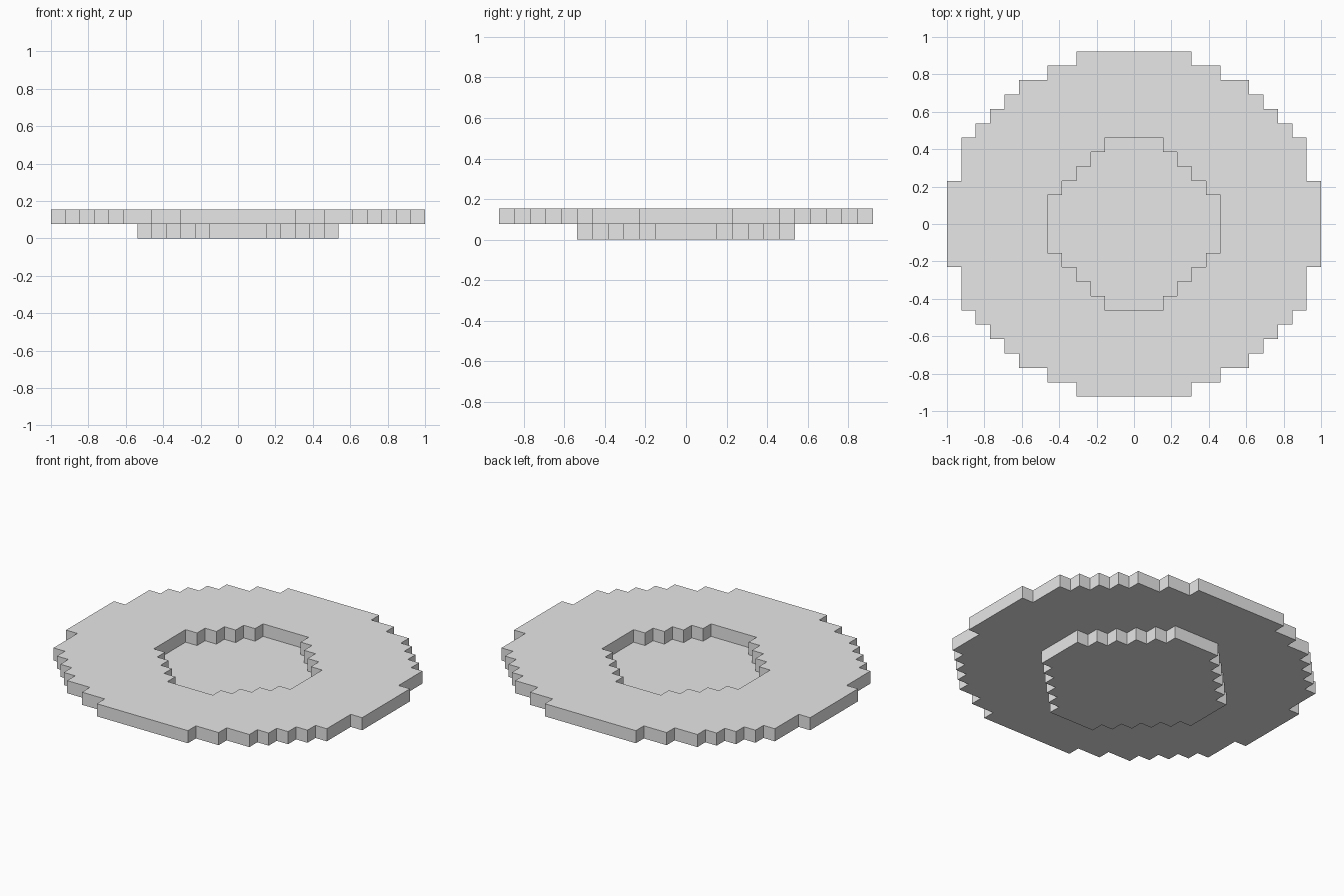
import bpy
import bmesh

cube = bpy.data.objects.get("Cube")
if cube:
    bpy.data.objects.remove(cube)

U = 2 / 26  # size of one block

# Stepped outlines: corner points of one quarter, in blocks, from +x round to +y
RIM = [(13, 3), (12, 6), (11, 7), (10, 8), (9, 9), (8, 10), (6, 11), (4, 12)]
HOLE = [(6, 2), (5, 3), (4, 4), (3, 5), (2, 6)]
BASE = [(7, 2), (6, 3), (5, 4), (4, 5), (3, 6), (2, 7)]

grey = bpy.data.materials.new("light_grey")
grey.use_nodes = True
grey.diffuse_color = (0.8, 0.8, 0.8, 1)
grey.node_tree.nodes["Principled BSDF"].inputs["Base Color"].default_value = (0.8, 0.8, 0.8, 1)


def outline(steps):
    """Full counter-clockwise stepped outline mirrored from one quarter."""
    quarter = []
    for i, (x, y) in enumerate(steps):
        quarter.append((x, y))
        if i + 1 < len(steps):
            quarter.append((steps[i + 1][0], y))
    back = quarter[::-1]
    return (quarter + [(-x, y) for x, y in back]
            + [(-x, -y) for x, y in quarter] + [(x, -y) for x, y in back])


def loop(bm, steps, level):
    return [bm.verts.new((x * U, y * U, level * U)) for x, y in outline(steps)]


def wall(bm, low, high, inward=False):
    for i in range(len(low)):
        j = (i + 1) % len(low)
        face = bm.faces.new((low[i], low[j], high[j], high[i]))
        if inward:
            face.normal_flip()


def cap(bm, loops, up):
    """Flat face between the loops, turned up or down."""
    edges = []
    for verts in loops:
        for i, v in enumerate(verts):
            w = verts[i - 1]
            edges.append(bm.edges.get((w, v)) or bm.edges.new((w, v)))
    made = bmesh.ops.triangle_fill(bm, use_beauty=True, use_dissolve=False, edges=edges)
    for face in made["geom"]:
        if isinstance(face, bmesh.types.BMFace):
            face.normal_update()
            if (face.normal.z > 0) != up:
                face.normal_flip()


def finish(name, bm):
    mesh = bpy.data.meshes.new(name)
    bm.to_mesh(mesh)
    bm.free()
    mesh.materials.append(grey)
    bpy.context.collection.objects.link(bpy.data.objects.new(name, mesh))


# Wide upper ring with a stepped opening
bm = bmesh.new()
rim_low, rim_high = loop(bm, RIM, 1), loop(bm, RIM, 2)
hole_low, hole_high = loop(bm, HOLE, 1), loop(bm, HOLE, 2)
wall(bm, rim_low, rim_high)
wall(bm, hole_low, hole_high, inward=True)
cap(bm, [rim_high, hole_high], True)
cap(bm, [rim_low, loop(bm, BASE, 1)], False)
finish("upper_ring", bm)

# Smaller base below, whose top is the floor of the opening
bm = bmesh.new()
base_low, base_high = loop(bm, BASE, 0), loop(bm, BASE, 1)
wall(bm, base_low, base_high)
cap(bm, [base_low], False)
cap(bm, [loop(bm, HOLE, 1)], True)
finish("base_plate", bm)
